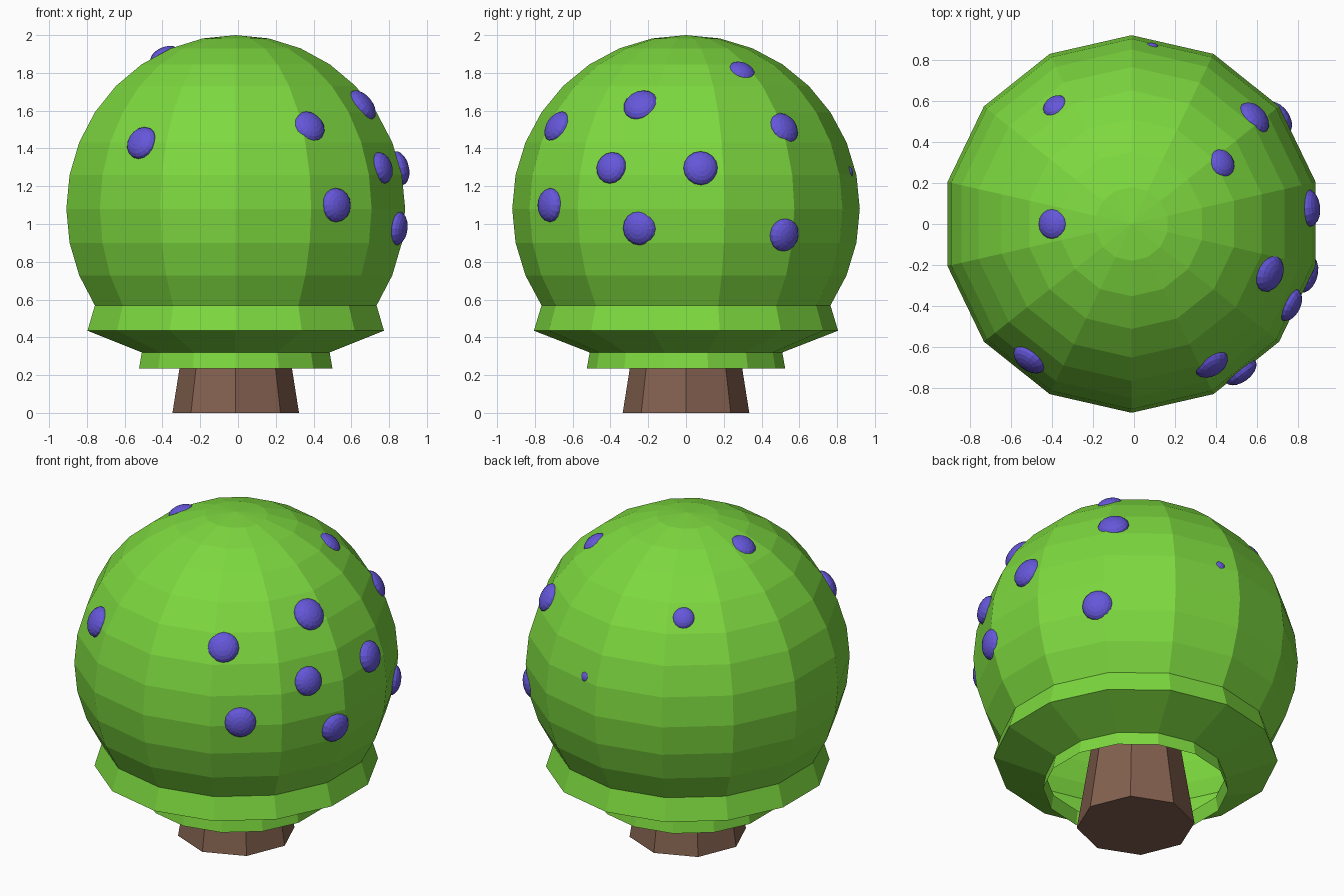
import bpy
import bmesh
import math
from mathutils import Vector, Matrix

default = bpy.data.objects.get("Cube")
if default:
    bpy.data.objects.remove(default, do_unlink=True)

CX = -0.012                               # shared axis of trunk and canopy
CENTRE = Vector((CX, 0, 1.08))            # centre of the dome
RADIUS = 0.92


def material(name, rgb):
    m = bpy.data.materials.new(name)
    m.use_nodes = True
    m.diffuse_color = (*rgb, 1)
    m.node_tree.nodes["Principled BSDF"].inputs["Base Color"].default_value = (*rgb, 1)
    return m


leaf_green = material("leaf_green", (0.205, 0.69, 0.05))
spot_purple = material("spot_purple", (0.13, 0.095, 0.70))
bark_brown = material("bark_brown", (0.23, 0.12, 0.08))


def finish(name, bm, mat):
    mesh = bpy.data.meshes.new(name)
    bm.to_mesh(mesh)
    bm.free()
    mesh.materials.append(mat)
    obj = bpy.data.objects.new(name, mesh)
    bpy.context.collection.objects.link(obj)
    return obj


def lathe(name, profile, sides, mat, cap_start=False):
    """Turn (radius, height) pairs about the axis; a zero radius is a pole."""
    bm = bmesh.new()
    rings = []
    for r, z in profile:
        if r == 0:
            rings.append([bm.verts.new((CX, 0, z))] * sides)
            continue
        ring = []
        for i in range(sides):
            a = math.pi / 2 + math.tau * i / sides
            ring.append(bm.verts.new((CX + r * math.cos(a), r * math.sin(a), z)))
        rings.append(ring)
    for low, high in zip(rings, rings[1:]):
        for i in range(sides):
            j = (i + 1) % sides
            corners = [low[i], low[j], high[j], high[i]]
            bm.faces.new(list(dict.fromkeys(corners)))
    if cap_start:
        bm.faces.new(rings[0][::-1])
    return finish(name, bm, mat)


# Tapered trunk, running up inside the hollow canopy
lathe("trunk", [(0.335, 0), (0.24, 0.6)], 8, bark_brown, cap_start=True)

# Canopy: open lower lip, flared skirt, then a faceted dome
canopy_profile = [(0.525, 0.235), (0.51, 0.32), (0.805, 0.435)]
for step in range(-3, 8):
    a = step * math.pi / 16
    canopy_profile.append((RADIUS * math.cos(a), CENTRE.z + RADIUS * math.sin(a)))
canopy_profile.append((0, CENTRE.z + RADIUS))
lathe("canopy", canopy_profile, 14, leaf_green)

# Flattened spots on the dome: position and radius
spots = [
    (0.38, -0.69, 1.52, 0.09), (0.66, -0.24, 1.63, 0.095),
    (0.43, 0.30, 1.82, 0.075), (0.59, 0.52, 1.51, 0.09),
    (0.77, -0.40, 1.30, 0.085), (0.87, 0.08, 1.30, 0.092),
    (0.52, -0.72, 1.10, 0.09), (0.86, -0.25, 0.975, 0.092),
    (0.72, 0.53, 0.94, 0.09), (0.09, 0.88, 1.28, 0.03),
    (-0.51, -0.66, 1.43, 0.09), (-0.39, 0, 1.89, 0.08),
    (-0.39, 0.585, 1.67, 0.065),
]
for n, (x, y, z, r) in enumerate(spots, 1):
    normal = (Vector((x, y, z)) - CENTRE).normalized()
    bm = bmesh.new()
    bmesh.ops.create_uvsphere(bm, u_segments=16, v_segments=10, radius=r)
    turn = normal.to_track_quat('Z', 'Y').to_matrix().to_4x4()
    place = Matrix.Translation(CENTRE + normal * 0.893)
    bm.transform(place @ turn @ Matrix.Diagonal((1, 1, 0.58, 1)))
    finish(f"spot_{n}", bm, spot_purple)
